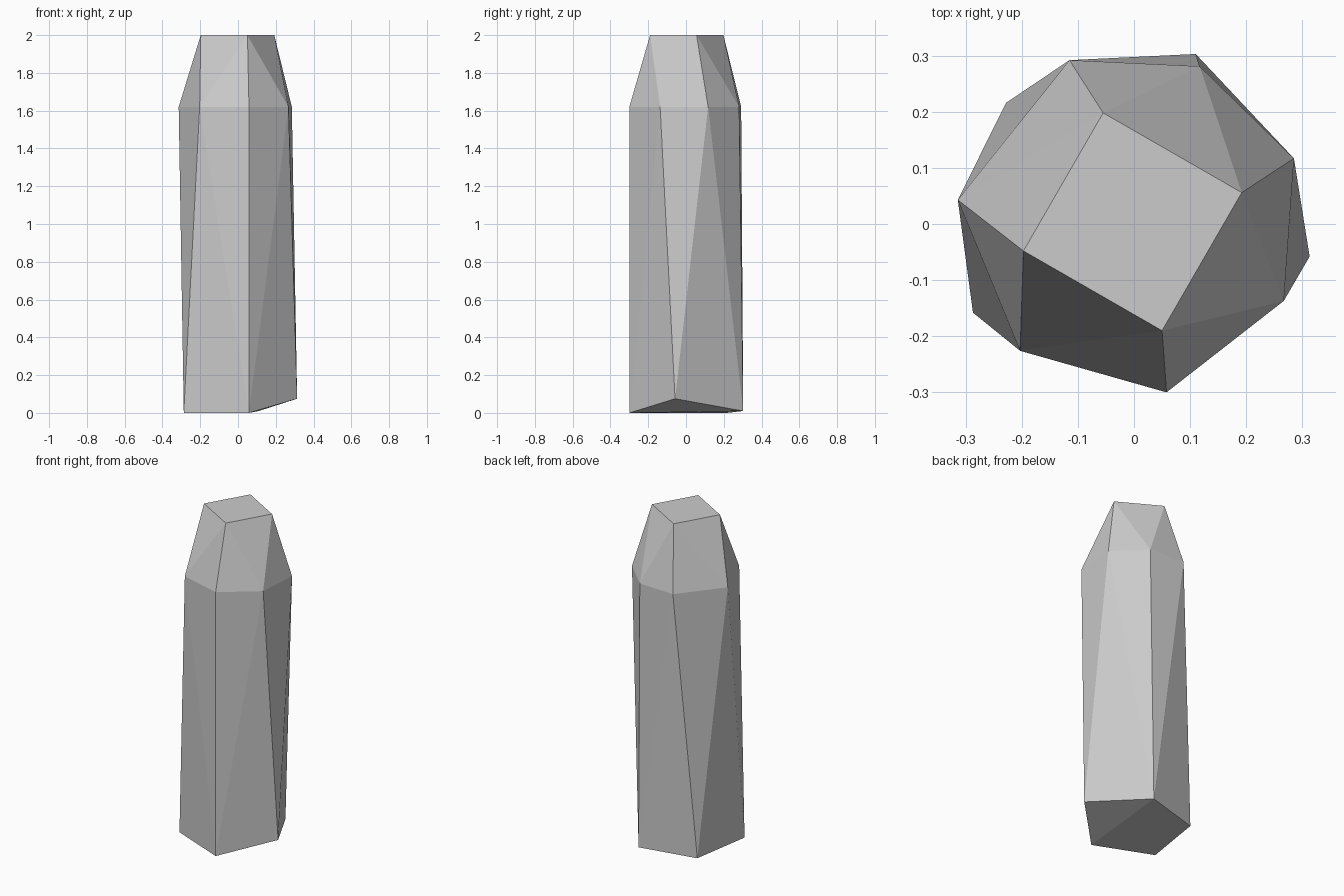
import bpy, bmesh

if "Cube" in bpy.data.objects:
    bpy.data.objects.remove(bpy.data.objects["Cube"])

# Cross-section rings of the faceted stone: four-sided top, seven-sided shoulder, five-sided base
top = [(-0.055, 0.198), (0.192, 0.056), (0.05, -0.19), (-0.197, -0.048)]
shoulder = [(-0.314, 0.043), (-0.115, 0.292), (0.117, 0.281), (0.285, 0.117),
            (0.267, -0.137), (0.058, -0.3), (-0.203, -0.226)]
base = [(-0.287, -0.158, 0), (0.058, -0.3, 0), (0.313, -0.058, 0.075),
        (0.11, 0.303, 0.01), (-0.228, 0.216, 0)]

points = [(x, y, 2.0) for x, y in top] + [(x, y, 1.62) for x, y in shoulder] + base

# Wrap the rings in a convex skin to get the flat facets
bm = bmesh.new()
for p in points:
    bm.verts.new(p)
result = bmesh.ops.convex_hull(bm, input=bm.verts)
loose = [v for v in bm.verts if not v.link_faces]
bmesh.ops.delete(bm, geom=loose, context='VERTS')
bmesh.ops.recalc_face_normals(bm, faces=bm.faces)

mesh = bpy.data.meshes.new("standing_stone")
bm.to_mesh(mesh)
bm.free()
stone = bpy.data.objects.new("standing_stone", mesh)
bpy.context.collection.objects.link(stone)
